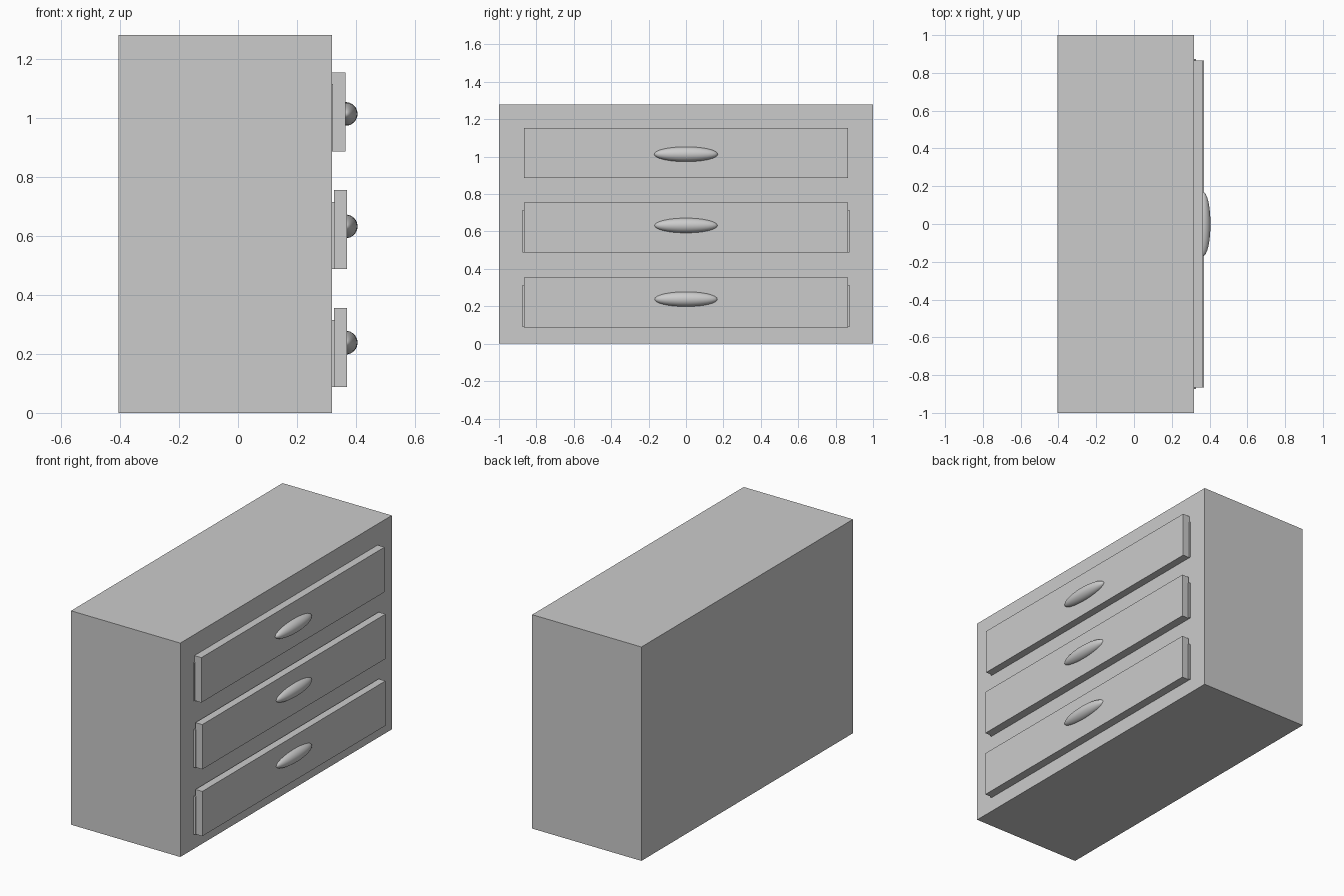
import bpy

if "Cube" in bpy.data.objects:
    bpy.data.objects.remove(bpy.data.objects["Cube"])


def box(name, x, y, z):
    """Axis-aligned box from (min, max) ranges."""
    bpy.ops.mesh.primitive_cube_add(size=1)
    ob = bpy.context.object
    ob.name = name
    ob.location = [(a + b) / 2 for a, b in (x, y, z)]
    ob.scale = [b - a for a, b in (x, y, z)]
    bpy.ops.object.transform_apply(location=False, rotation=False, scale=True)
    return ob


def handle(name, z):
    """Flattened oval pull, half sunk into the drawer face."""
    bpy.ops.mesh.primitive_uv_sphere_add(segments=32, ring_count=16, radius=1)
    ob = bpy.context.object
    ob.name = name
    ob.location = (0.365, 0, z)
    ob.scale = (0.04, 0.17, 0.04)
    bpy.ops.object.transform_apply(location=False, rotation=False, scale=True)
    bpy.ops.object.shade_smooth()
    return ob


# Cabinet body
FRONT = 0.318
box("cabinet_body", (-0.405, FRONT), (-1, 1), (0, 1.28))

# Drawers: (label, panel bottom, panel top, box top, panel back, panel face, handle height)
drawers = [
    ("lower", 0.087, 0.355, 0.315, 0.325, 0.37, 0.238),
    ("middle", 0.487, 0.755, 0.715, 0.325, 0.37, 0.632),
    ("upper", 0.885, 1.154, 1.115, 0.318, 0.364, 1.013),
]
for label, bottom, top, box_top, back, face, grip in drawers:
    # Slightly wider, lower box behind the front panel
    box(label + "_drawer_box", (FRONT - 0.1, back + 0.004), (-0.874, 0.874), (bottom + 0.001, box_top))
    box(label + "_drawer_front", (back, face), (-0.866, 0.866), (bottom, top))
    handle(label + "_drawer_handle", grip)
